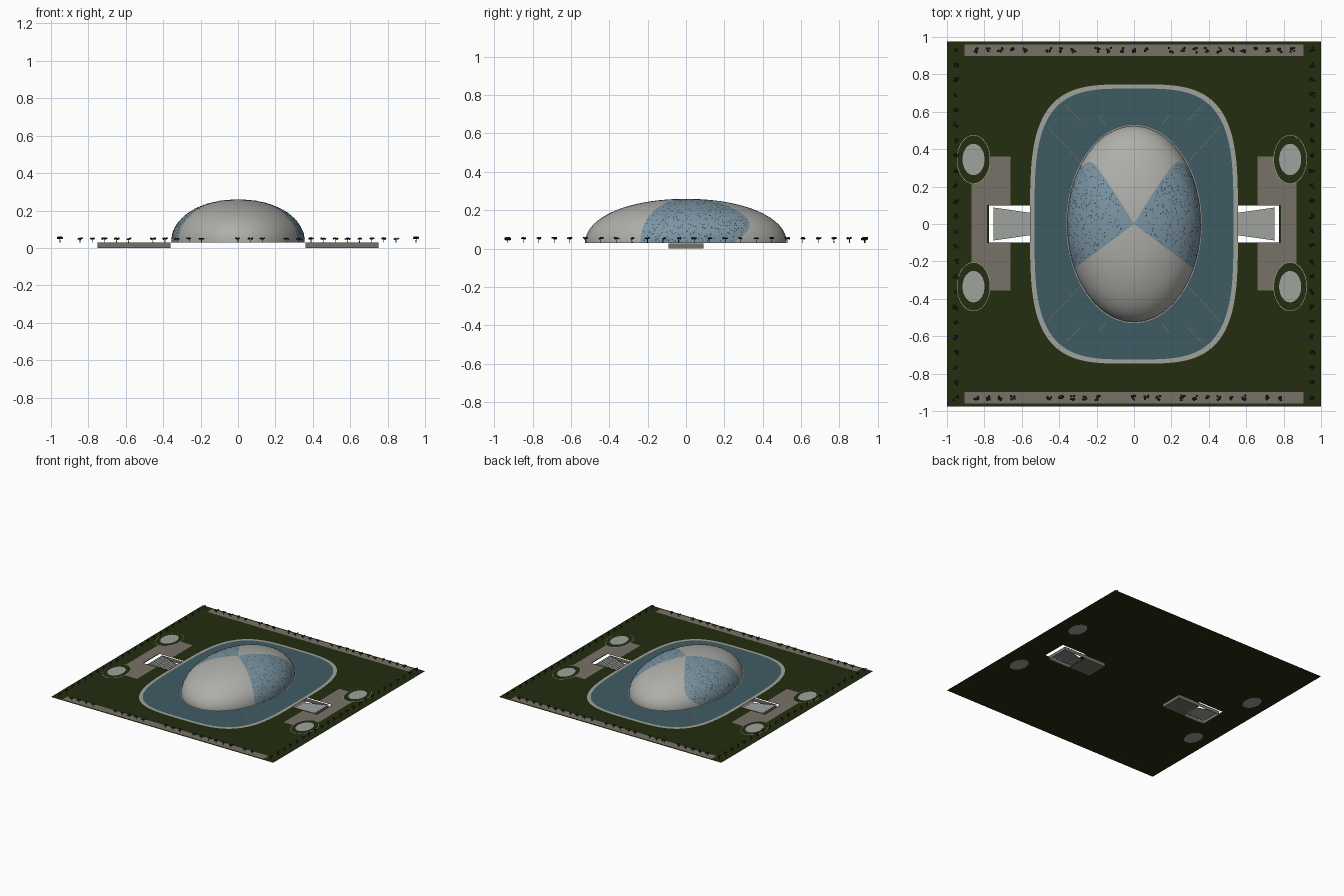
import bpy, bmesh, math, random
from mathutils import Vector, Matrix

if "Cube" in bpy.data.objects:
    bpy.data.objects.remove(bpy.data.objects["Cube"])
random.seed(4)
G = 0.03  # ground level


def mat(name, r, g, b):
    lin = [(c / 255 / 12.92 if c < 11 else ((c / 255 + 0.055) / 1.055) ** 2.4) for c in (r, g, b)]
    m = bpy.data.materials.new(name)
    m.diffuse_color = (*lin, 1)
    m.use_nodes = True
    m.node_tree.nodes["Principled BSDF"].inputs["Base Color"].default_value = m.diffuse_color
    return m


GRASS = mat("grass", 35, 45, 16)
WATER = mat("water", 64, 91, 100)
STONE = mat("light_stone", 160, 162, 157)
PAVING = mat("brown_paving", 119, 114, 103)
METAL = mat("pale_metal", 174, 174, 170)
GLASS = mat("blue_glass", 124, 149, 163)
DARK = mat("dark_panel", 62, 82, 94)
LEAF = mat("leaves", 32, 48, 34)
BARK = mat("bark", 60, 50, 40)


def finish(name, bm, *mats, fix=True):
    if fix:
        bmesh.ops.recalc_face_normals(bm, faces=bm.faces)
    me = bpy.data.meshes.new(name)
    bm.to_mesh(me)
    bm.free()
    for m in mats:
        me.materials.append(m)
    ob = bpy.data.objects.new(name, me)
    bpy.context.collection.objects.link(ob)
    return ob


def poly(bm, pts):
    f = bm.faces.new([bm.verts.new(p) for p in pts])
    f.normal_update()
    return f


def rect(bm, x0, x1, y0, y1, z):
    x0, x1 = sorted((x0, x1))
    poly(bm, [(x0, y0, z), (x1, y0, z), (x1, y1, z), (x0, y1, z)])


def oval(cx, cy, rx, ry, z, n=2.0, seg=48):
    pts = []
    for i in range(seg):
        t = 2 * math.pi * i / seg
        c, s = math.cos(t), math.sin(t)
        pts.append((cx + rx * math.copysign(abs(c) ** (2 / n), c),
                    cy + ry * math.copysign(abs(s) ** (2 / n), s), z))
    return pts


# Ground sheet with two openings for the stairs
bm = bmesh.new()
xs, ys = [-1, -0.775, -0.555, 0.555, 0.775, 1], [-0.975, -0.1, 0.1, 0.975]
for i in range(5):
    for j in range(3):
        if not (j == 1 and i in (1, 3)):
            rect(bm, xs[i], xs[i + 1], ys[j], ys[j + 1], G)
finish("lawn", bm, GRASS, fix=False)

# Paved strips and forecourts
bm = bmesh.new()
for s in (-1, 1):
    rect(bm, -0.905, 0.905, s * 0.93 - 0.031, s * 0.93 + 0.031, G + 0.001)
    rect(bm, s * 0.785, s * 0.87, -0.355, 0.36, G + 0.001)
    rect(bm, s * 0.66, s * 0.785, 0.102, 0.36, G + 0.001)
    rect(bm, s * 0.66, s * 0.785, -0.355, -0.102, G + 0.001)
finish("paving", bm, PAVING, fix=False)

# Pool with stone border
bm = bmesh.new()
poly(bm, oval(0, 0, 0.556, 0.747, G + 0.001, 3.6, 96))
finish("pool_border", bm, STONE, fix=False)
bm = bmesh.new()
poly(bm, oval(0, 0, 0.532, 0.724, G + 0.002, 3.6, 96))
finish("pool_water", bm, WATER, fix=False)

# Thin diagonal seams in the pool
bm = bmesh.new()
for sx in (-1, 1):
    for sy in (-1, 1):
        for a, b in (((0.46, 0.52), (0.27, 0.31)), ((0.37, 0.64), (0.28, 0.545)),
                     ((0.19, 0.58), (0.15, 0.53))):
            a = Vector((a[0] * sx, a[1] * sy, G + 0.003))
            b = Vector((b[0] * sx, b[1] * sy, G + 0.003))
            w = (b - a).cross(Vector((0, 0, 1))).normalized() * 0.0013
            poly(bm, [a + w, a - w, b - w, b + w])
for f in bm.faces:
    if f.normal.z < 0:
        f.normal_flip()
finish("pool_seams", bm, PAVING, fix=False)

# Oval planters with kerb rings
kerb, bed, disc = bmesh.new(), bmesh.new(), bmesh.new()
for sx in (-1, 1):
    for cy in (-0.335, 0.345):
        cx = sx * 0.858 if sx < 0 else 0.835
        poly(kerb, oval(cx, cy, 0.0895, 0.131, G + 0.002))
        poly(bed, oval(cx, cy, 0.0865, 0.128, G + 0.003))
        poly(disc, oval(cx, cy, 0.059, 0.084, G + 0.004))
        poly(disc, oval(cx, cy, 0.059, 0.084, G - 0.001)).normal_flip()
finish("planter_kerbs", kerb, STONE, fix=False)
finish("planter_beds", bed, GRASS, fix=False)
finish("planter_discs", disc, STONE, fix=False)

# Sunken stairs leading to covered passages
for s, side in ((-1, "left"), (1, "right")):
    bm = bmesh.new()
    n = 12
    for i in range(n):
        xa, xb = 0.75 - 0.195 * i / n, 0.75 - 0.195 * (i + 1) / n
        z0, z1 = 0.026 - 0.024 * i / n, 0.026 - 0.024 * (i + 1) / n
        wa, wb = 0.088 - 0.028 * i / n, 0.088 - 0.028 * (i + 1) / n
        f = poly(bm, [(s * xa, -wa, z0), (s * xb, -wb, z0), (s * xb, wb, z0), (s * xa, wa, z0)])
        if f.normal.z < 0:
            f.normal_flip()
        poly(bm, [(s * xb, -wb, z0), (s * xb, wb, z0), (s * xb, wb, z1), (s * xb, -wb, z1)])
    finish(side + "_stairs", bm, STONE, fix=False)
    bm = bmesh.new()
    for y in (-0.092, 0.092):
        poly(bm, [(s * 0.36, y, 0), (s * 0.75, y, 0), (s * 0.75, y, 0.028), (s * 0.36, y, 0.028)])
    for x in (0.36, 0.75):
        poly(bm, [(s * x, -0.092, 0), (s * x, 0.092, 0), (s * x, 0.092, 0.026), (s * x, -0.092, 0.026)])
    rect(bm, s * 0.36, s * 0.555, -0.092, 0.092, 0)
    finish(side + "_passage", bm, PAVING, fix=False)

# Dome: rings whose columns follow the curved glass edges
A, B, H = 0.357, 0.525, 0.229


def dome_point(phi, th):
    r, z = math.sin(phi) ** 0.96, max(math.cos(phi), 0) ** 0.96
    return Vector((A * r * math.cos(th), B * r * math.sin(th), G + H * z))


def glass_limits(phi):
    t = max(0, phi / (math.pi / 2) - 0.6) / 0.4
    return math.radians(-27), math.radians(49 - 3 * min(1, phi) - 18 * t ** 1.8)


RINGS, N = 32, 14
bm = bmesh.new()
rows = []
for k in range(1, RINGS + 1):
    phi = math.pi / 2 * k / RINGS
    lo, hi = glass_limits(phi)
    marks = [lo, hi, math.pi - hi, math.pi - lo, 2 * math.pi + lo]
    rows.append([bm.verts.new(dome_point(phi, marks[q] + (marks[q + 1] - marks[q]) * j / N))
                 for q in range(4) for j in range(N)])
top = bm.verts.new((0, 0, G + H))
M = 4 * N
for j in range(M):
    glass = 1 if (j // N) % 2 == 0 else 0
    bm.faces.new((top, rows[0][j], rows[0][(j + 1) % M])).material_index = glass
    for a, b in zip(rows, rows[1:]):
        bm.faces.new((a[j], b[j], b[(j + 1) % M], a[(j + 1) % M])).material_index = glass
for f in bm.faces:
    f.smooth = True
finish("dome", bm, METAL, GLASS)

# Stone rim around the dome foot
bm = bmesh.new()
poly(bm, oval(0, 0, A + 0.005, B + 0.005, G + 0.004, 2, 96))
finish("dome_rim", bm, STONE, fix=False)

# Small dark panes scattered over the glass
bm = bmesh.new()
for side in (0, 1):
    for _ in range(420):
        phi = math.acos(random.uniform(0.03, 0.985))
        lo, hi = glass_limits(phi)
        th = random.uniform(lo + 0.02, hi - 0.02)
        if side:
            th = math.pi - th
        p = dome_point(phi, th)
        u = (dome_point(phi + 0.01, th) - p).normalized()
        v = (dome_point(phi, th + 0.01) - p).normalized()
        n = u.cross(v).normalized()
        p += n * 0.0015
        u, v = u * random.uniform(0.002, 0.004), v * random.uniform(0.002, 0.004)
        poly(bm, [p - u - v, p + u - v, p + u + v, p - u + v])
finish("glass_panes", bm, DARK, fix=False)

# Trees: trunk with a clump of small leaf blobs
leaves, trunks = bmesh.new(), bmesh.new()


def tree(x, y, top, size):
    bmesh.ops.create_cone(trunks, cap_ends=True, segments=5, radius1=0.002, radius2=0.0015,
                          depth=top - G - 0.006,
                          matrix=Matrix.Translation((x, y, (top + G - 0.006) / 2)))
    for _ in range(6):
        d = Vector((random.uniform(-1, 1) * size, random.uniform(-1, 1) * size,
                    random.uniform(-0.006, 0.0)))
        m = Matrix.Translation(Vector((x, y, top - 0.005)) + d) @ Matrix.Diagonal((1, 1, 0.7, 1))
        bmesh.ops.create_icosphere(leaves, subdivisions=1, radius=0.0065, matrix=m)


for s in (-1, 1):
    for i in range(27):
        if random.random() < 0.8:
            tree(-0.845 + 0.065 * i, s * 0.93, 0.058, 0.012)
    for i in range(24):
        tree(s * 0.952, -0.93 + 0.081 * i, 0.062, 0.010)
finish("tree_leaves", leaves, LEAF)
finish("tree_trunks", trunks, BARK)
